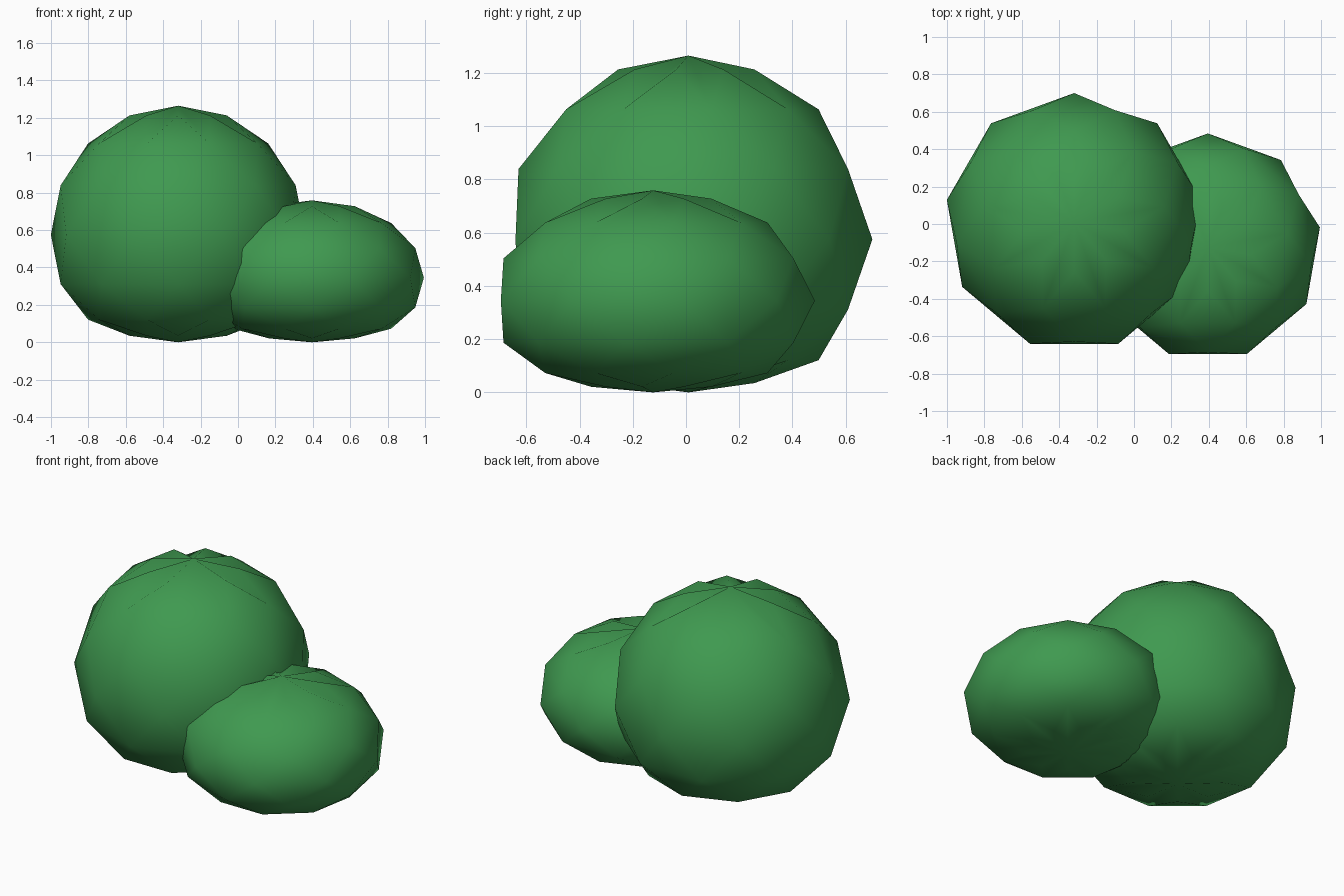
import bpy, bmesh
from math import sin, cos, radians

if "Cube" in bpy.data.objects:
    bpy.data.objects.remove(bpy.data.objects["Cube"])

SIDES = 9
# Ring radius and height from crown to flattened underside
PROFILE = [(0.264, 1.213), (0.489, 1.063), (0.638, 0.839), (0.691, 0.575),
           (0.638, 0.311), (0.489, 0.121), (0.264, 0.035)]
TOP, BOTTOM = 1.265, 0.0

leaf = bpy.data.materials.new("leaf_green")
leaf.diffuse_color = (0.05, 0.32, 0.08, 1)
leaf.use_nodes = True
leaf.node_tree.nodes["Principled BSDF"].inputs["Base Color"].default_value = leaf.diffuse_color


def bush(name, x, y, width, height, seam):
    bm = bmesh.new()
    # Alternate rings are turned by half a step
    rings = []
    for k, (r, z) in enumerate(PROFILE):
        turn = 20 if k % 2 == 0 else 0
        angles = [radians(90 + 40 * i + turn) for i in range(SIDES)]
        rings.append([bm.verts.new((r * width * cos(a), r * width * sin(a), z * height))
                      for a in angles])
    top = bm.verts.new((0, 0, TOP * height))
    bottom = bm.verts.new((0, 0, BOTTOM))

    # Triangle strips between the rings, fans at the poles
    for i in range(SIDES):
        j = (i + 1) % SIDES
        bm.faces.new((top, rings[0][i], rings[0][j]))
        bm.faces.new((bottom, rings[-1][j], rings[-1][i]))
        for k in range(len(rings) - 1):
            a, b = rings[k], rings[k + 1]
            if k % 2 == 0:
                bm.faces.new((a[i], b[i], b[j]))
                bm.faces.new((a[i], b[j], a[j]))
            else:
                bm.faces.new((a[i], b[i], a[j]))
                bm.faces.new((b[i], b[j], a[j]))

    # Creases running out from both poles, and one at the equator seam
    pairs = [(ring[i], ring[(i + 1) % SIDES])
             for ring in (rings[0], rings[-1]) for i in range(SIDES)]
    pairs.append((rings[3][seam], rings[3][(seam + 1) % SIDES]))
    for a, b in pairs:
        bmesh.utils.edge_rotate(bm.edges.get((a, b)), True)

    bmesh.ops.recalc_face_normals(bm, faces=bm.faces[:])
    for f in bm.faces:
        f.smooth = True
    mesh = bpy.data.meshes.new(name)
    bm.to_mesh(mesh)
    bm.free()
    mesh.materials.append(leaf)
    obj = bpy.data.objects.new(name, mesh)
    obj.location = (x, y, 0)
    bpy.context.collection.objects.link(obj)


bush("large_bush", -0.32, 0.009, 1.0, 1.0, 8)
bush("small_bush", 0.395, -0.124, 0.88, 0.6, 7)
